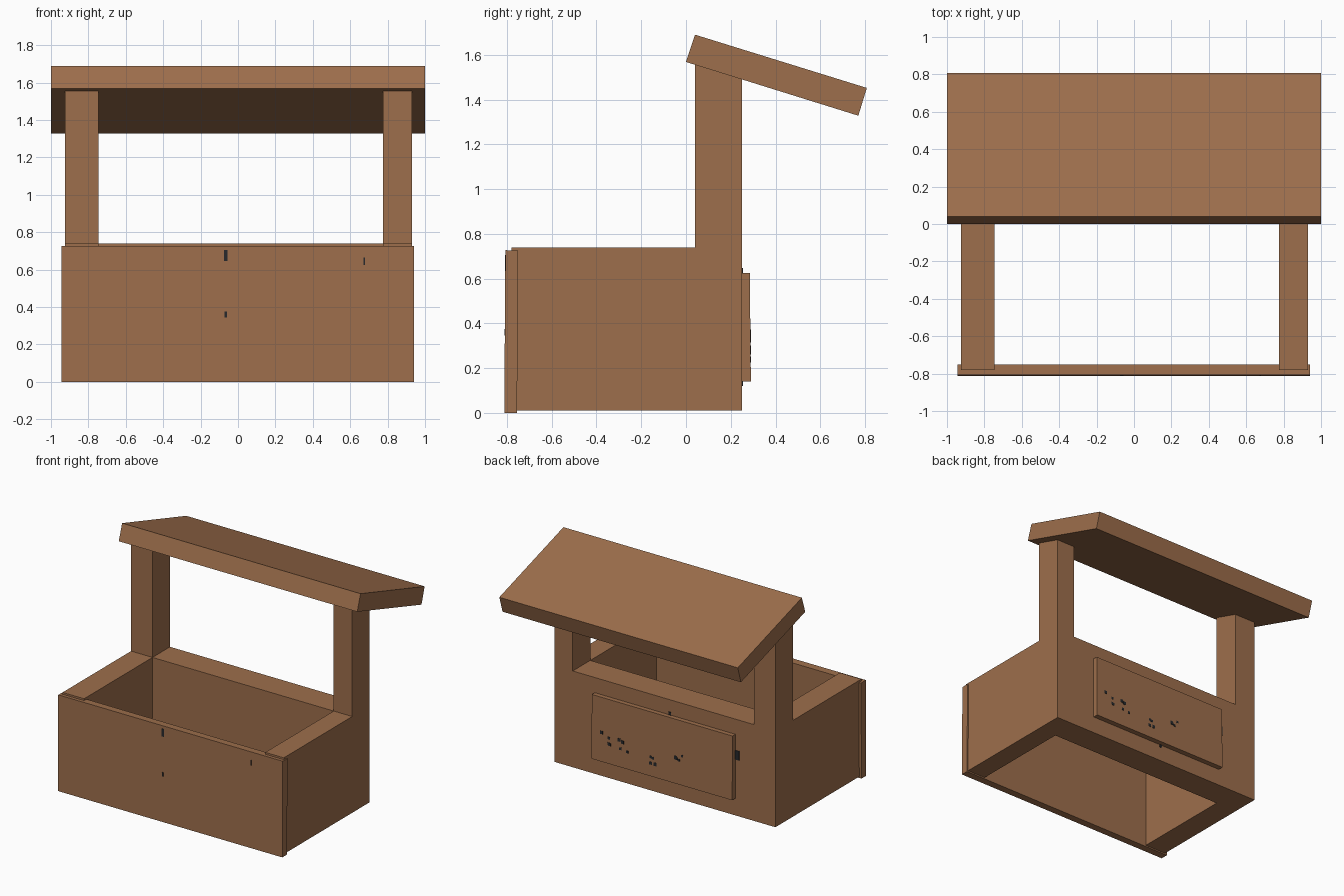
import bpy, bmesh, random

if "Cube" in bpy.data.objects:
    bpy.data.objects.remove(bpy.data.objects["Cube"])

random.seed(4)


def material(name, rgb):
    m = bpy.data.materials.new(name)
    m.diffuse_color = (*rgb, 1.0)
    m.use_nodes = True
    m.node_tree.nodes["Principled BSDF"].inputs["Base Color"].default_value = m.diffuse_color
    return m


wood = material("brown wood", (0.34, 0.158, 0.072))
dark = material("dark metal", (0.02, 0.022, 0.025))


def prism(name, profile, x0, x1, mat=wood):
    """Extrude a (y, z) outline from x0 to x1."""
    bm = bmesh.new()
    face = bm.faces.new([bm.verts.new((x0, y, z)) for y, z in profile])
    ext = bmesh.ops.extrude_face_region(bm, geom=[face])
    for v in ext["geom"]:
        if isinstance(v, bmesh.types.BMVert):
            v.co.x = x1
    bmesh.ops.recalc_face_normals(bm, faces=bm.faces)
    me = bpy.data.meshes.new(name)
    bm.to_mesh(me)
    bm.free()
    me.materials.append(mat)
    ob = bpy.data.objects.new(name, me)
    bpy.context.collection.objects.link(ob)
    return ob


def box(name, x0, x1, y0, y1, z0, z1, mat=wood):
    return prism(name, [(y0, z0), (y1, z0), (y1, z1), (y0, z1)], x0, x1, mat)


# Side walls, each in one piece with its roof post
side = [(-0.78, 0.01), (0.25, 0.01), (0.25, 1.492), (0.04, 1.557),
        (0.04, 0.74), (-0.78, 0.74)]
prism("left_side_and_post", side, -0.925, -0.745)
prism("right_side_and_post", side, 0.775, 0.93)

# Thick back wall between the posts
box("back_wall", -0.745, 0.775, 0.04, 0.25, 0.01, 0.74)

# Slightly leaning front counter panel
prism("front_panel", [(-0.812, 0), (-0.755, 0), (-0.75, 0.725), (-0.807, 0.727)],
      -0.943, 0.94)

# Sloping roof slab
prism("roof", [(0.0, 1.568), (0.77, 1.328), (0.808, 1.452), (0.04, 1.69)], -1, 1)

# Board on the back
prism("back_board", [(0.24, 0.14), (0.29, 0.14), (0.285, 0.625), (0.24, 0.625)],
      -0.59, 0.59)

# Small dark nail marks on the front panel: x, z, width, height
for i, (x, z, w, h) in enumerate([(-0.065, 0.675, 0.018, 0.06),
                                  (0.675, 0.645, 0.006, 0.04),
                                  (-0.065, 0.36, 0.012, 0.03)]):
    y = -0.812 + 0.005 * z / 0.727
    box(f"front_nail_{i}", x - w / 2, x + w / 2, y - 0.002, y + 0.005,
        z - h / 2, z + h / 2, dark)

# Dark fixings around the back board
for i, (x, z, w, h) in enumerate([(-0.605, 0.47, 0.035, 0.07),
                                  (-0.04, 0.635, 0.02, 0.025),
                                  (-0.04, 0.13, 0.02, 0.02)]):
    box(f"board_fixing_{i}", x - w / 2, x + w / 2, 0.245, 0.254,
        z - h / 2, z + h / 2, dark)

# Scattered dark chips on the back board
for i, (cx, cz) in enumerate([(0.47, 0.33), (0.32, 0.31), (0.06, 0.28), (-0.15, 0.33)]):
    for j in range(4):
        x = cx + random.uniform(-0.045, 0.045)
        z = cz + random.uniform(-0.05, 0.05)
        r = random.uniform(0.008, 0.013)
        y = 0.29 - 0.005 * (z - 0.14) / 0.485
        box(f"board_chip_{i}_{j}", x - r, x + r, y - 0.004, y + 0.002, z - r, z + r, dark)
